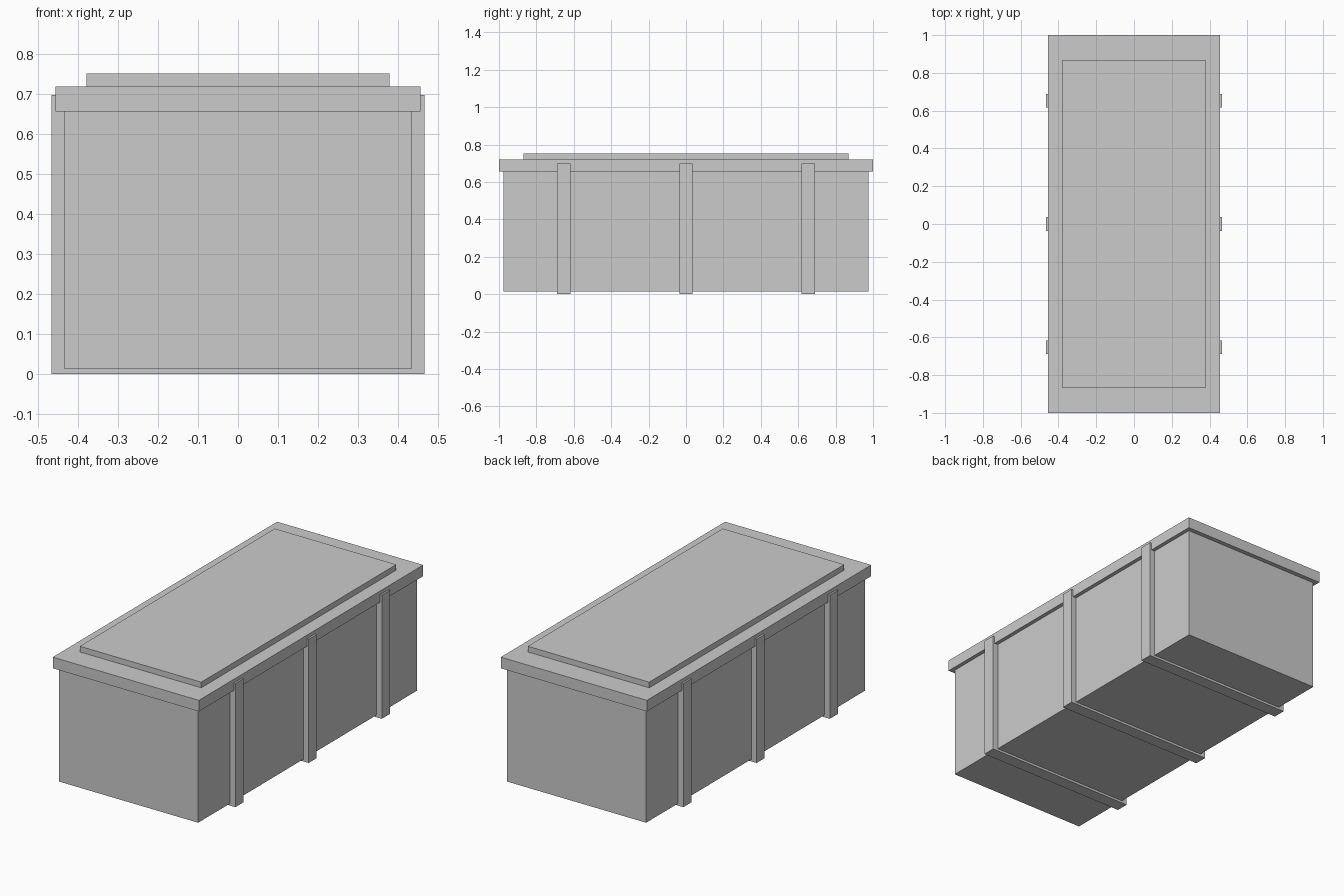
import bpy
import bmesh

if "Cube" in bpy.data.objects:
    bpy.data.objects.remove(bpy.data.objects["Cube"])


def box(name, half_x, half_y, z0, z1, y=0.0):
    """Axis-aligned box centred on x = 0, spanning z0..z1."""
    bm = bmesh.new()
    bmesh.ops.create_cube(bm, size=1.0)
    bmesh.ops.scale(bm, vec=(2 * half_x, 2 * half_y, z1 - z0), verts=bm.verts)
    mesh = bpy.data.meshes.new(name)
    bm.to_mesh(mesh)
    bm.free()
    obj = bpy.data.objects.new(name, mesh)
    obj.location = (0, y, (z0 + z1) / 2)
    bpy.context.collection.objects.link(obj)
    return obj


# Main chest, held just above the ground by the bands
box("chest_body", 0.434, 0.975, 0.013, 0.656)

# Overhanging lid with a raised panel
box("lid", 0.456, 1.0, 0.656, 0.719)
box("lid_panel", 0.379, 0.869, 0.719, 0.751)

# Three bands running under the chest and up both long sides
for label, y in (("front", -0.653), ("middle", 0.0), ("back", 0.653)):
    box(f"{label}_band", 0.466, 0.036, 0.0, 0.698, y)
